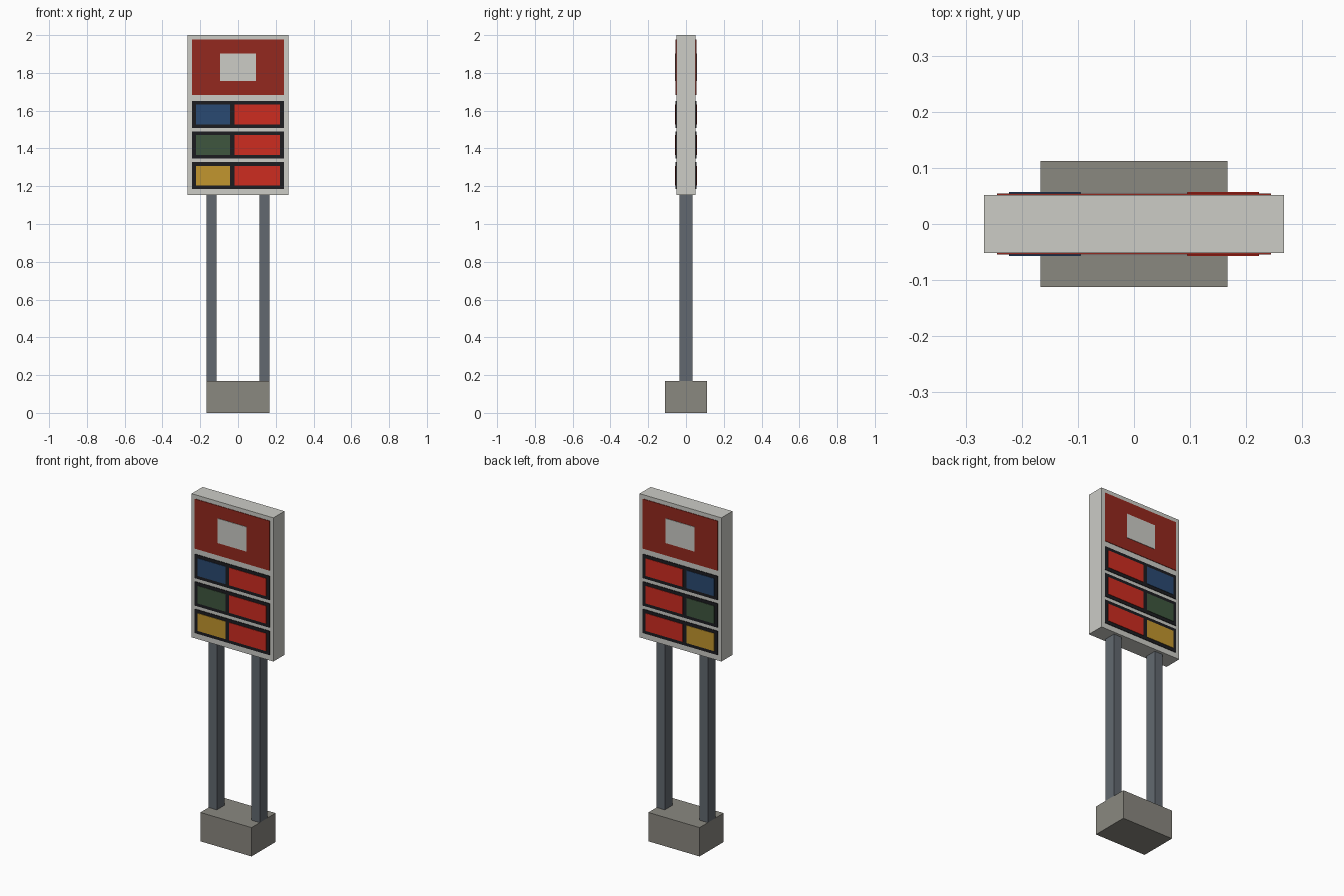
import bpy

cube = bpy.data.objects.get("Cube")
if cube:
    bpy.data.objects.remove(cube, do_unlink=True)


def material(name, r, g, b):
    """Flat material from 0-255 display values, stored as linear."""
    lin = [((c / 255 + 0.055) / 1.055) ** 2.4 for c in (r, g, b)] + [1.0]
    m = bpy.data.materials.new(name)
    m.use_nodes = True
    m.diffuse_color = lin
    m.node_tree.nodes["Principled BSDF"].inputs["Base Color"].default_value = lin
    return m


white = material("off white", 204, 204, 198)
header_red = material("dark red", 148, 40, 30)
price_red = material("bright red", 206, 44, 32)
black = material("near black", 28, 28, 32)
blue = material("blue", 42, 74, 114)
green = material("green", 62, 86, 62)
yellow = material("yellow", 194, 150, 46)
steel = material("steel grey", 98, 105, 112)
concrete = material("concrete", 138, 136, 128)


def box(name, x, y, z, mat):
    """Box from (min, max) ranges on each axis."""
    bpy.ops.mesh.primitive_cube_add(
        size=1, location=[sum(r) / 2 for r in (x, y, z)])
    ob = bpy.context.object
    ob.name = name
    ob.scale = [r[1] - r[0] for r in (x, y, z)]
    bpy.ops.object.transform_apply(location=False, rotation=False, scale=True)
    ob.data.materials.append(mat)
    return ob


DEPTH = 0.0515  # half depth of the cabinet


def plate(name, side, x, z, mat, proud):
    """Thin plate on the front (-1) or back (+1) of the cabinet."""
    y = sorted((side * (DEPTH - 0.001), side * (DEPTH + proud)))
    box(name, x, y, z, mat)


# Footing, posts and cabinet
box("footing", (-0.167, 0.167), (-0.112, 0.112), (0, 0.17), concrete)
box("right_post", (-0.167, -0.114), (-0.035, 0.035), (0.16, 1.16), steel)
box("left_post", (0.114, 0.167), (-0.035, 0.035), (0.16, 1.16), steel)
box("cabinet", (-0.267, 0.267), (-DEPTH, DEPTH), (1.153, 2.0), white)

# Header and price rows on both faces
rows = (("upper", blue), ("middle", green), ("lower", yellow))
for side, face in ((-1, "front"), (1, "back")):
    plate(face + "_header", side, (-0.244, 0.244), (1.683, 1.976), header_red, 0.003)
    plate(face + "_header_panel", side, (-0.095, 0.095), (1.757, 1.902), white, 0.0055)
    for i, (row, colour) in enumerate(rows):
        mid = 1.58 - 0.162 * i
        tag = face + "_" + row
        plate(tag + "_row", side, (-0.244, 0.244), (mid - 0.071, mid + 0.071), black, 0.003)
        z = (mid - 0.052, mid + 0.052)
        plate(tag + "_grade", side, (-0.223, -0.042), z, colour, 0.0055)
        plate(tag + "_price", side, (-0.018, 0.223), z, price_red, 0.0055)
